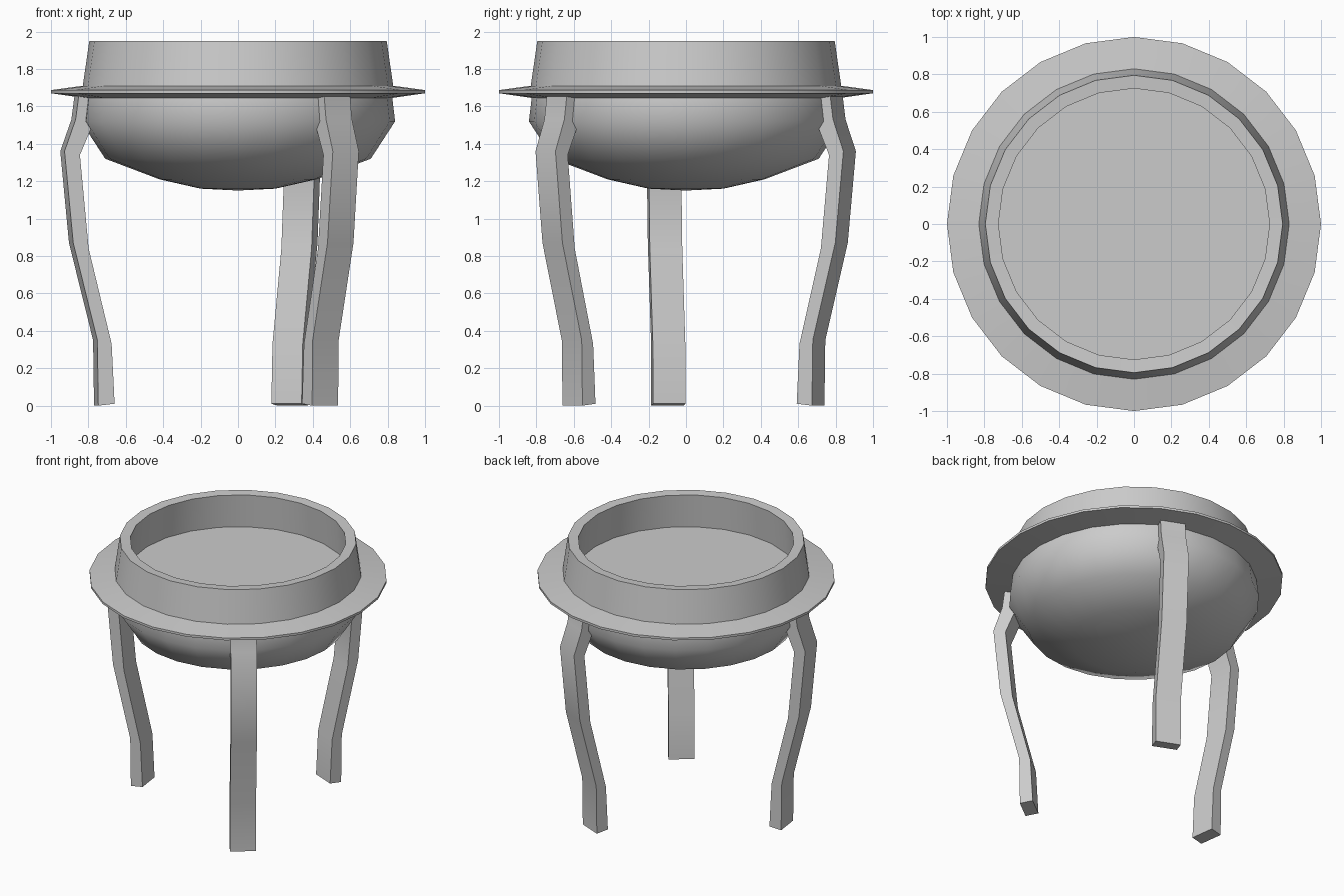
import bpy, bmesh, math

if "Cube" in bpy.data.objects:
    bpy.data.objects.remove(bpy.data.objects["Cube"])

SEG = 24


def finish(name, bm, angle):
    bmesh.ops.remove_doubles(bm, verts=bm.verts, dist=1e-5)
    bmesh.ops.recalc_face_normals(bm, faces=bm.faces)
    mesh = bpy.data.meshes.new(name)
    bm.to_mesh(mesh)
    bm.free()
    ob = bpy.data.objects.new(name, mesh)
    bpy.context.collection.objects.link(ob)
    bpy.ops.object.select_all(action='DESELECT')
    ob.select_set(True)
    bpy.context.view_layer.objects.active = ob
    bpy.ops.object.shade_smooth_by_angle(angle=math.radians(angle))
    return ob


def lathe(name, profile, angle):
    """Revolve (radius, z) points around the z axis."""
    bm = bmesh.new()
    verts = [bm.verts.new((r, 0, z)) for r, z in profile]
    edges = [bm.edges.new(p) for p in zip(verts, verts[1:])]
    bmesh.ops.spin(bm, geom=verts + edges, cent=(0, 0, 0), axis=(0, 0, 1),
                   angle=math.tau, steps=SEG, use_merge=True)
    return finish(name, bm, angle)


def leg(name, outer, inner, width, degrees):
    """Extrude the side profile across its width, facing a given direction."""
    bm = bmesh.new()
    h = width / 2
    rings = []
    for (ro, zo), (ri, zi) in zip(outer, inner):
        rings.append([bm.verts.new(c) for c in
                      ((ro, -h, zo), (ro, h, zo), (ri, h, zi), (ri, -h, zi))])
    for a, b in zip(rings, rings[1:]):
        for i in range(4):
            j = (i + 1) % 4
            bm.faces.new((a[i], a[j], b[j], b[i]))
    bm.faces.new(rings[0])
    bm.faces.new(rings[-1])
    ob = finish(name, bm, 30)
    ob.rotation_euler.z = math.radians(degrees)


# Bowl, flared rim, collar and inner floor in one turned profile
lathe("bowl", [
    (0, 1.15), (0.2, 1.16), (0.42, 1.21), (0.71, 1.32), (0.84, 1.52), (0.825, 1.645),
    (1.0, 1.67), (1.0, 1.687), (0.83, 1.71),
    (0.795, 1.95), (0.725, 1.945), (0.745, 1.70), (0, 1.70),
], 45)

# Three curved legs
OUTER = [(0.765, 0), (0.77, 0.35), (0.90, 0.87), (0.947, 1.36), (0.887, 1.53), (0.87, 1.66)]
INNER = [(0.677, 0.01), (0.693, 0.33), (0.817, 0.84), (0.864, 1.34), (0.80, 1.49), (0.78, 1.66)]
for name, deg in (("left_leg", 187.5), ("front_leg", 307.5), ("back_leg", 67.5)):
    leg(name, OUTER, INNER, 0.175, deg)
